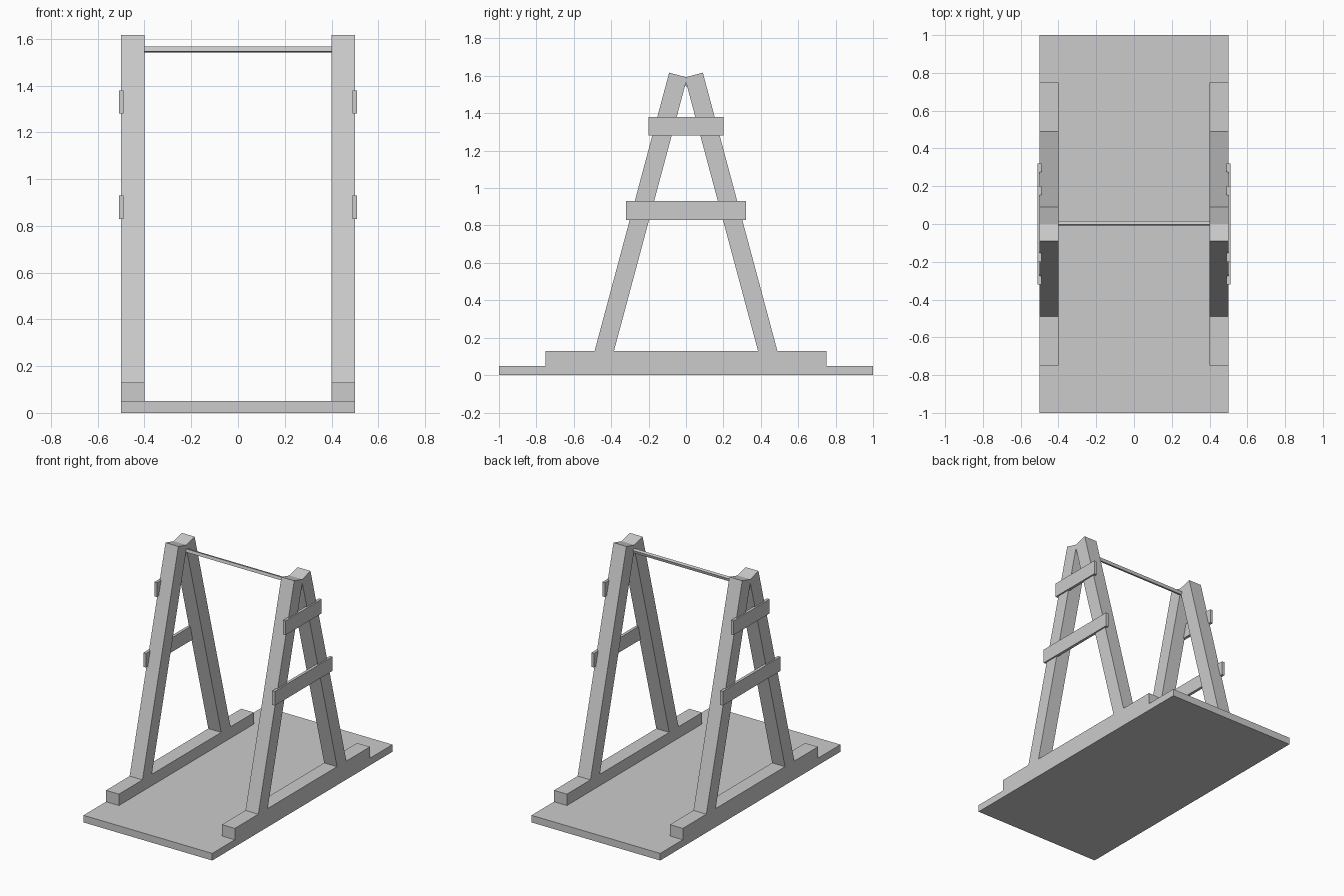
import bpy
from math import radians, sin, cos
from mathutils import Matrix, Vector

if "Cube" in bpy.data.objects:
    bpy.data.objects.remove(bpy.data.objects["Cube"])

TILT = radians(15)


def box(name, centre, size, tilt=0.0):
    """Box of the given size, leaned about the x axis."""
    bpy.ops.mesh.primitive_cube_add(size=1)
    ob = bpy.context.object
    ob.name = ob.data.name = name
    ob.data.transform(Matrix.Diagonal((*size, 1)))
    ob.data.transform(Matrix.Rotation(tilt, 4, 'X'))
    ob.location = centre
    return ob


# ground board
box("base_board", (0, 0, 0.025), (1, 2, 0.05))

# leg: the outer top corner fixes its place, the foot is sunk in the skid
LEG_W, LEG_L = 0.1, 1.58
axis = Vector((0, sin(TILT), cos(TILT)))
across = Vector((0, cos(TILT), -sin(TILT)))
leg_centre = Vector((0, -0.09, 1.617)) + across * LEG_W / 2 - axis * LEG_L / 2

for side, label in ((-1, "left"), (1, "right")):
    x = 0.45 * side
    # skid on the board
    box(f"{label}_skid", (x, 0, 0.09), (0.1, 1.5, 0.08))
    # pair of leaning legs
    for s, end in ((1, "front"), (-1, "back")):
        box(f"{label}_{end}_leg", (x, leg_centre.y * s, leg_centre.z),
            (0.1, LEG_W, LEG_L), -TILT * s)
    # cross slats on the outer face
    box(f"{label}_upper_slat", (0.5 * side, 0, 1.33), (0.02, 0.4, 0.1))
    box(f"{label}_lower_slat", (0.5 * side, 0, 0.88), (0.02, 0.64, 0.1))

# thin square bar between the frames, leaned like the front legs
box("top_bar", (0, 0.004, 1.554), (0.805, 0.021, 0.021), -TILT)
